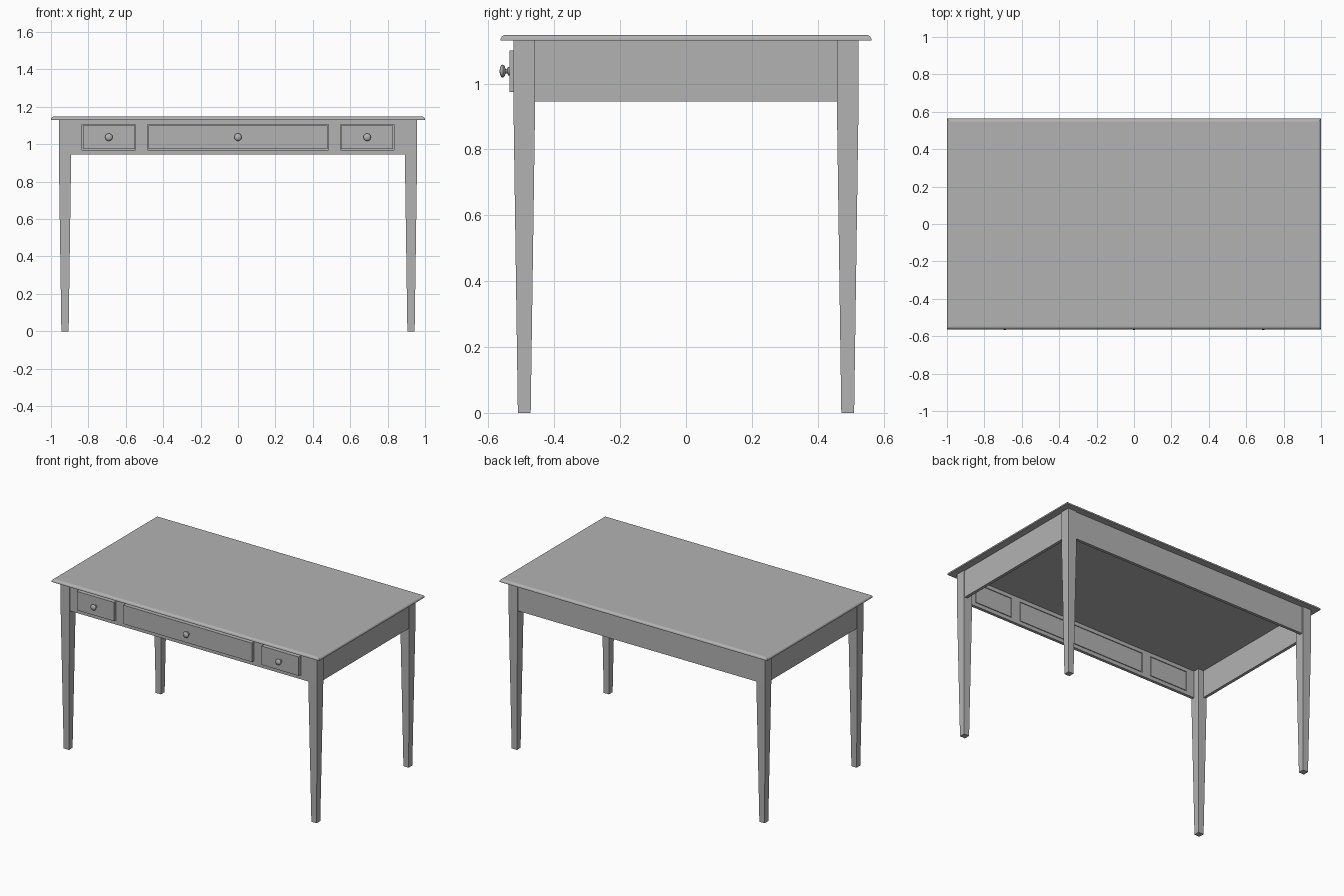
import bpy, bmesh
from math import sin, cos, pi, radians
from mathutils import Matrix

cube = bpy.data.objects.get("Cube")
if cube:
    bpy.data.objects.remove(cube)

# One painted finish
GREY = (0.45, 0.45, 0.45, 1)
paint = bpy.data.materials.new("grey_paint")
paint.use_nodes = True
paint.diffuse_color = GREY
paint.node_tree.nodes["Principled BSDF"].inputs["Base Color"].default_value = GREY

TOP_Z, UNDER_Z, APRON_Z = 1.148, 1.13, 0.945
LEG_X, LEG_Y, LEG_HALF, FOOT_HALF = 0.925, 0.491, 0.033, 0.0195
APRON_X, APRON_Y, THICK = 0.952, 0.518, 0.02


def finish(bm, name):
    bmesh.ops.recalc_face_normals(bm, faces=bm.faces)
    mesh = bpy.data.meshes.new(name)
    bm.to_mesh(mesh)
    bm.free()
    obj = bpy.data.objects.new(name, mesh)
    bpy.context.collection.objects.link(obj)
    mesh.materials.append(paint)
    return obj


def loft(name, rings):
    """Stack rectangles (centre x, centre y, half x, half y, z) into a closed solid."""
    bm = bmesh.new()
    loops = [[bm.verts.new((cx + sx * hx, cy + sy * hy, z))
              for sx, sy in ((-1, -1), (1, -1), (1, 1), (-1, 1))]
             for cx, cy, hx, hy, z in rings]
    for a, b in zip(loops, loops[1:]):
        for i in range(4):
            j = (i + 1) % 4
            bm.faces.new((a[i], a[j], b[j], b[i]))
    bm.faces.new(loops[0])
    bm.faces.new(loops[-1])
    return finish(bm, name)


def box(name, x, y, z):
    cx, cy, hx, hy = sum(x) / 2, sum(y) / 2, (x[1] - x[0]) / 2, (y[1] - y[0]) / 2
    return loft(name, [(cx, cy, hx, hy, z[0]), (cx, cy, hx, hy, z[1])])


# Table top with a rounded upper edge
STEPS = 5
edge = [(0, UNDER_Z)]
for k in range(STEPS + 1):
    t = k / STEPS * pi / 2
    edge.append((0.017 * (1 - cos(t)), UNDER_Z + 0.004 + 0.014 * sin(t)))
loft("table_top", [(0, 0, 1 - inset, 0.563 - inset, z) for inset, z in edge])

# Legs: square at the apron, tapering to the foot
for sx, side in ((1, "left"), (-1, "right")):
    for sy, end in ((-1, "front"), (1, "back")):
        x, y = sx * LEG_X, sy * LEG_Y
        loft(f"{end}_{side}_leg", [(x, y, FOOT_HALF, FOOT_HALF, 0),
                                   (x, y, LEG_HALF, LEG_HALF, APRON_Z),
                                   (x, y, LEG_HALF, LEG_HALF, UNDER_Z)])
    # Side aprons
    xs = sorted((sx * APRON_X, sx * (APRON_X - THICK)))
    box(f"{side}_apron", xs, (-LEG_Y, LEG_Y), (APRON_Z, UNDER_Z))

box("back_apron", (-LEG_X, LEG_X), (APRON_Y - THICK, APRON_Y), (APRON_Z, UNDER_Z))

# Front apron: panel with three drawer openings
openings = {"right": (-0.833, -0.548), "middle": (-0.483, 0.483), "left": (0.548, 0.833)}
DRAWER_Z = (0.97, 1.105)
xs = [-LEG_X] + [v for span in openings.values() for v in span] + [LEG_X]
zs = [APRON_Z, *DRAWER_Z, UNDER_Z]
bm = bmesh.new()
grid = [[bm.verts.new((x, -APRON_Y, z)) for z in zs] for x in xs]
for i in range(len(xs) - 1):
    for j in range(3):
        if not (j == 1 and i % 2):
            bm.faces.new((grid[i][j], grid[i + 1][j], grid[i + 1][j + 1], grid[i][j + 1]))
solid = bmesh.ops.extrude_face_region(bm, geom=bm.faces[:])["geom"]
bmesh.ops.translate(bm, vec=(0, THICK, 0),
                    verts=[v for v in solid if isinstance(v, bmesh.types.BMVert)])
finish(bm, "front_apron")

# Turned knob profile: (radius, distance out from the drawer)
KNOB = [(0, 0), (0.013, 0), (0.013, 0.004), (0.007, 0.007), (0.007, 0.012), (0.016, 0.015),
        (0.02, 0.02), (0.018, 0.025), (0.01, 0.029), (0, 0.03)]
FRONT_Y = -0.536
GAP = 0.004


def knob(name, x, z):
    bm = bmesh.new()
    verts = [bm.verts.new((r, 0, h)) for r, h in KNOB]
    edges = [bm.edges.new(pair) for pair in zip(verts, verts[1:])]
    bmesh.ops.spin(bm, geom=verts + edges, cent=(0, 0, 0), axis=(0, 0, 1),
                   angle=2 * pi, steps=20)
    bmesh.ops.remove_doubles(bm, verts=bm.verts, dist=0.0001)
    turn = Matrix.Translation((x, FRONT_Y, z)) @ Matrix.Rotation(pi / 2, 4, "X")
    bmesh.ops.transform(bm, matrix=turn, verts=bm.verts)
    obj = finish(bm, name)
    bpy.ops.object.select_all(action="DESELECT")
    obj.select_set(True)
    bpy.context.view_layer.objects.active = obj
    bpy.ops.object.shade_smooth_by_angle(angle=radians(50))


# Drawer fronts standing proud of the apron, with knobs
for side, (x0, x1) in openings.items():
    box(f"{side}_drawer_front", (x0 + GAP, x1 - GAP), (FRONT_Y, -APRON_Y + THICK),
        (DRAWER_Z[0] + GAP, DRAWER_Z[1] - GAP))
    knob(f"{side}_knob", (x0 + x1) / 2, sum(DRAWER_Z) / 2)
